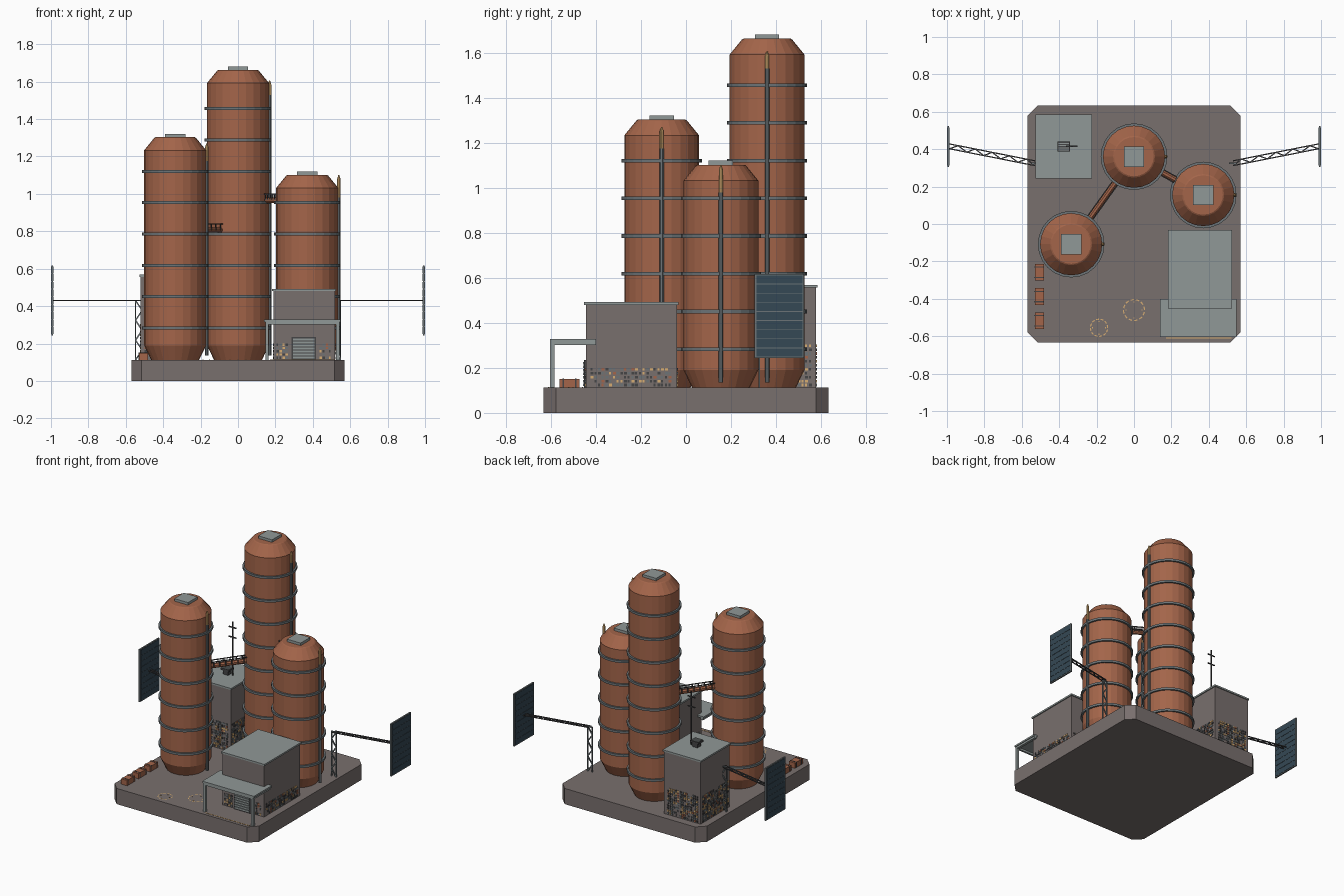
import bpy, bmesh, math, random
from mathutils import Vector, Matrix

if "Cube" in bpy.data.objects:
    bpy.data.objects.remove(bpy.data.objects["Cube"])

random.seed(4)

def mat(name, r, g, b):
    m = bpy.data.materials.new(name)
    m.diffuse_color = (r, g, b, 1)
    m.use_nodes = True
    m.node_tree.nodes["Principled BSDF"].inputs["Base Color"].default_value = m.diffuse_color
    return m

STONE = mat("warm grey", 0.19, 0.16, 0.155)
COPPER = mat("copper", 0.37, 0.13, 0.068)
STEEL = mat("pale steel", 0.28, 0.315, 0.31)
PIPE = mat("mid steel", 0.15, 0.175, 0.185)
DARK = mat("dark steel", 0.06, 0.06, 0.062)
SOLAR = mat("solar blue", 0.035, 0.065, 0.09)
TAN = mat("tan light", 0.68, 0.42, 0.17)

def finish(name, bm, mats):
    me = bpy.data.meshes.new(name)
    bmesh.ops.recalc_face_normals(bm, faces=bm.faces)
    bm.to_mesh(me)
    bm.free()
    for m in mats:
        me.materials.append(m)
    ob = bpy.data.objects.new(name, me)
    bpy.context.collection.objects.link(ob)
    return ob

def add_box(bm, lo, hi, mi=0):
    lo, hi = Vector(lo), Vector(hi)
    M = Matrix.Translation((lo + hi) / 2) @ Matrix.Diagonal((*(hi - lo), 1))
    vs = bmesh.ops.create_cube(bm, size=1, matrix=M)['verts']
    for f in {f for v in vs for f in v.link_faces}:
        f.material_index = mi

def boxes(name, m, *pairs):
    bm = bmesh.new()
    for lo, hi in pairs:
        add_box(bm, lo, hi)
    return finish(name, bm, [m])

def rods(name, m, r, segs, sides=4):
    """Thin bars between pairs of points."""
    bm = bmesh.new()
    for a, b in segs:
        a, b = Vector(a), Vector(b)
        d = b - a
        M = (Matrix.Translation((a + b) / 2) @ d.to_track_quat('Z', 'Y').to_matrix().to_4x4()
             @ Matrix.Rotation(math.pi / sides, 4, 'Z'))
        bmesh.ops.create_cone(bm, cap_ends=True, segments=sides, radius1=r, radius2=r,
                              depth=d.length, matrix=M)
    return finish(name, bm, [m])

def lathe(name, m, c, prof, n=24, closed=False):
    """Revolve (radius, z) points around a vertical axis."""
    bm = bmesh.new()
    loops = [[bm.verts.new((c[0] + r * math.cos(2 * math.pi * i / n),
                            c[1] + r * math.sin(2 * math.pi * i / n), z)) for i in range(n)]
             for r, z in prof]
    pairs = list(zip(loops, loops[1:] + loops[:1])) if closed else list(zip(loops, loops[1:]))
    for a, b in pairs:
        for i in range(n):
            j = (i + 1) % n
            bm.faces.new((a[i], a[j], b[j], b[i]))
    if not closed:
        bm.faces.new(loops[0])
        bm.faces.new(loops[-1])
    return finish(name, bm, [m])

Z0 = 0.112

# Base slab with cut corners
bm = bmesh.new()
X, Y, C = 0.57, 0.633, 0.055
pts = [(X - C, -Y), (X, -Y + C), (X, Y - C), (X - C, Y), (-X + C, Y), (-X, Y - C), (-X, -Y + C), (-X + C, -Y)]
f = bm.faces.new([bm.verts.new((x, y, 0)) for x, y in pts])
up = bmesh.ops.extrude_face_region(bm, geom=[f])['geom']
bmesh.ops.translate(bm, vec=(0, 0, Z0), verts=[v for v in up if isinstance(v, bmesh.types.BMVert)])
finish("base_slab", bm, [STONE])

# Silos: body, hoops, hatch, vertical pipe with light tip
def silo(name, x, y, top, hoops, pipe_top, tip_top):
    R = 0.166
    lathe(name + "_body", COPPER, (x, y),
          [(0.128, Z0), (R, 0.19), (R, top - 0.07), (0.112, top - 0.004), (0.105, top)])
    for k in range(hoops):
        z = 0.283 + 0.1675 * k
        lathe(f"{name}_hoop_{k}", PIPE, (x, y),
              [(R - 0.004, z - 0.008), (R + 0.012, z - 0.008), (R + 0.012, z + 0.008), (R - 0.004, z + 0.008)], 24, True)
    boxes(name + "_hatch", STEEL, ((x - .054, y - .054, top - .005), (x + .054, y + .054, top + .018)))
    px = x + R + 0.003
    rods(name + "_pipe", PIPE, 0.011, [((px, y, 0.135), (px, y, pipe_top))], 8)
    lathe(name + "_pipe_tip", TAN, (px, y),
          [(0.009, pipe_top), (0.009, tip_top - .02), (0.003, tip_top)], 8)

silo("tall_silo", 0.0, 0.36, 1.662, 8, 1.53, 1.605)
silo("left_silo", -0.336, -0.108, 1.303, 6, 1.175, 1.27)
silo("right_silo", 0.37, 0.155, 1.102, 5, 0.98, 1.10)

# Bridges between silos: copper tube with lattice rails
def bridge(name, a, b, z):
    a, b = Vector((*a, z)), Vector((*b, z))
    d = (b - a).normalized()
    s = Vector((-d.y, d.x, 0)) * 0.017
    h = Vector((0, 0, 0.033))
    rods(name + "_tube", COPPER, 0.016, [(a, b)], 8)
    rails = []
    for o in (s, -s):
        rails.append((a + o + h, b + o + h))
        for k in range(6):
            p = a.lerp(b, (k + .5) / 6) + o
            rails.append((p, p + h))
    rods(name + "_rails", DARK, 0.004, rails)

bridge("left_bridge", (-0.24, 0.025), (-0.095, 0.227), 0.807)
bridge("right_bridge", (0.148, 0.277), (0.222, 0.236), 0.967)

# Patchwork of little wall plates around the foot of a building
def plates(name, x0, x1, y0, y1, z1, gap=None):
    bm = bmesh.new()
    t, pw, ph = 0.004, 0.0165, 0.0175

    def run(u0, u1, place, skip=None):
        n = int((u1 - u0 - 0.03) / pw)
        start = (u0 + u1 - n * pw) / 2
        for i in range(n):
            u = start + i * pw
            if skip and skip[0] - pw < u < skip[1]:
                continue
            for j in range(int((z1 - Z0) / ph)):
                if random.random() < 0.12:
                    continue
                z = Z0 + 0.006 + j * ph
                w = random.choice((0.009, 0.013))
                mi = random.choices(range(4), (3, 4, 4, 1))[0]
                add_box(bm, *place(u, u + w, z, z + 0.0115), mi)

    run(x0, x1, lambda a, b, c, d: ((a, y0 - t, c), (b, y0, d)), gap)
    run(x0, x1, lambda a, b, c, d: ((a, y1, c), (b, y1 + t, d)))
    run(y0, y1, lambda a, b, c, d: ((x0 - t, a, c), (x0, b, d)))
    run(y0, y1, lambda a, b, c, d: ((x1, a, c), (x1 + t, b, d)))
    finish(name, bm, [TAN, PIPE, DARK, COPPER])

# Front building with roof, shutter door and canopy
boxes("front_building_walls", STONE, ((.19, -.445, Z0), (.518, -.04, .482)))
boxes("front_building_roof", STEEL, ((.182, -.452, .48), (.525, -.033, .492)))
plates("front_building_plates", .19, .518, -.445, -.04, .21, (.28, .425))
boxes("door_frame", DARK, ((.285, -.453, Z0), (.418, -.44, .236)))
boxes("door_slats", STEEL, *[((.295, -.458, .12 + k * .016), (.408, -.45, .131 + k * .016)) for k in range(7)])
boxes("canopy_roof", STEEL, ((.14, -.603, .316), (.548, -.40, .328)))
boxes("canopy_frame", STEEL,
      *[((x - .009, -.603, Z0), (x + .009, -.585, .318)) for x in (.155, .533)],
      *[((x - .009, -.603, .302), (x + .009, -.40, .318)) for x in (.155, .533)],
      ((.146, -.601, .302), (.542, -.587, .318)))
boxes("canopy_ground_stripe", TAN, ((.17, -.612, Z0), (.52, -.607, Z0 + .002)))

# Rear building with roof, vent and aerial
boxes("rear_building_walls", STONE, ((-.52, .25, Z0), (-.232, .578, .558)))
boxes("rear_building_roof", STEEL, ((-.527, .243, .556), (-.225, .585, .568)))
plates("rear_building_plates", -.52, -.232, .25, .578, .305)
boxes("roof_vent", DARK, ((-.395, .395, .566), (-.355, .435, .60)), ((-.408, .388, .598), (-.342, .442, .612)))
boxes("roof_vent_slats", STEEL, *[((-.403, .392 + k * .012, .61), (-.347, .398 + k * .012, .616)) for k in range(4)])
ax, ay = -.333, .415
rods("aerial", DARK, 0.005, [((ax, ay, .566), (ax, ay, .95)),
                             ((ax - .03, ay, .91), (ax + .03, ay, .91)),
                             ((ax - .03, ay, .84), (ax + .03, ay, .84))])

# Copper crates along the left edge
for k, cy in enumerate((-.258, -.388, -.517)):
    boxes(f"crate_{k}", COPPER, ((-.53, cy - .045, Z0), (-.482, cy + .045, .15)))
    boxes(f"crate_straps_{k}", DARK, *[((-.532, cy + o - .003, Z0), (-.48, cy + o + .003, .152)) for o in (-.028, .028)])

# Dashed landing circles painted on the slab
for k, (cx, cy, r) in enumerate(((0, -.46, .056), (-.187, -.555, .046))):
    bm = bmesh.new()
    n = 36
    for i in range(0, n, 3):
        q = []
        for rr, s in ((r - .003, (i, i + 1, i + 2)), (r + .003, (i + 2, i + 1, i))):
            q += [bm.verts.new((cx + rr * math.cos(2 * math.pi * a / n),
                                cy + rr * math.sin(2 * math.pi * a / n), Z0 + .0015)) for a in s]
        bm.faces.new(q)
    for sx, sy in ((1, 0), (-1, 0), (0, 1), (0, -1)):
        p = Vector((cx + sx * r * .75, cy + sy * r * .75, Z0 + .001))
        add_box(bm, p - Vector((.003, .003, .001)), p + Vector((.003, .003, .001)))
    finish(f"landing_circle_{k}", bm, [TAN])

# Solar wings: lattice mast, boom and panel on each side
for side, s in (("right", 1), ("left", -1)):
    segs = []
    my = .325
    for x in (.512, .548):
        segs.append(((s * x, my, Z0), (s * x, my, .432)))
    for k in range(6):
        a, b = (.512, .548) if k % 2 else (.548, .512)
        segs.append(((s * a, my, Z0 + k * .053), (s * b, my, Z0 + (k + 1) * .053)))
    segs.append(((s * .512, my, .43), (s * .548, my, .43)))
    rods(side + "_mast", PIPE, 0.005, segs)
    a, b = Vector((s * .53, .325, .43)), Vector((s * .986, .415, .43))
    o = Vector((0, .013, 0))
    boom = [(a + o, b + o), (a - o, b - o)]
    for k in range(10):
        w = o if k % 2 else -o
        boom.append((a.lerp(b, k / 10) + w, a.lerp(b, (k + 1) / 10) - w))
    rods(side + "_boom", DARK, 0.0045, boom)
    boxes(side + "_panel_frame", PIPE, ((s * .993 - .005, .305, .243), (s * .993 + .005, .525, .618)))
    boxes(side + "_panel_cells", SOLAR, *[((s * .993 - .007, .313, .25 + k * .0405),
                                           (s * .993 + .007, .517, .287 + k * .0405)) for k in range(9)])
